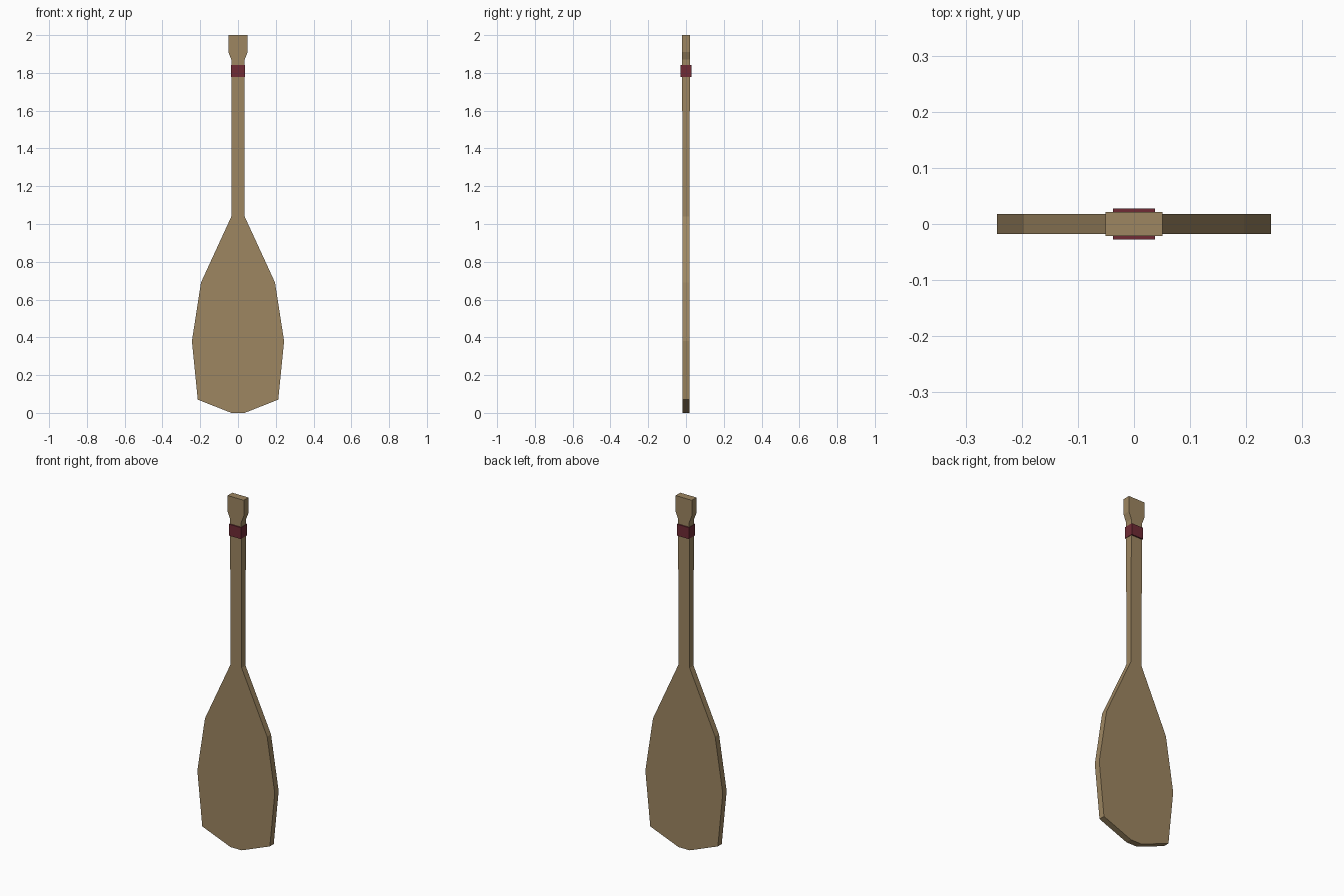
import bpy, bmesh

if "Cube" in bpy.data.objects:
    bpy.data.objects.remove(bpy.data.objects["Cube"])


def material(name, rgb):
    m = bpy.data.materials.new(name)
    m.diffuse_color = (*rgb, 1.0)
    m.use_nodes = True
    m.node_tree.nodes["Principled BSDF"].inputs["Base Color"].default_value = m.diffuse_color
    return m


def loft(name, stations, mat):
    """Rectangular loft through (z, half width, half depth) stations, flat shaded."""
    bm = bmesh.new()
    rings = [[bm.verts.new((sx * w, sy * d, z))
              for sx, sy in ((-1, -1), (1, -1), (1, 1), (-1, 1))]
             for z, w, d in stations]
    for low, high in zip(rings, rings[1:]):
        for i in range(4):
            j = (i + 1) % 4
            bm.faces.new((low[i], low[j], high[j], high[i]))
    bm.faces.new(rings[0][::-1])
    bm.faces.new(rings[-1])
    bmesh.ops.recalc_face_normals(bm, faces=bm.faces)
    mesh = bpy.data.meshes.new(name)
    bm.to_mesh(mesh)
    bm.free()
    mesh.materials.append(mat)
    obj = bpy.data.objects.new(name, mesh)
    bpy.context.collection.objects.link(obj)
    return obj


wood = material("worn_wood", (0.34, 0.24, 0.12))
red = material("dark_red_wrap", (0.162, 0.024, 0.036))

# Blade, slightly tapering shaft and flared grip in one continuous body
loft("paddle_body", [
    (0.0, 0.035, 0.0175),
    (0.07, 0.213, 0.0175),
    (0.38, 0.244, 0.0175),
    (0.69, 0.196, 0.0175),
    (1.04, 0.035, 0.0175),
    (1.87, 0.035, 0.021),
    (1.91, 0.051, 0.021),
    (2.0, 0.051, 0.021),
], wood)

# Wrapped band below the grip
loft("grip_band", [(1.778, 0.0375, 0.028), (1.843, 0.0375, 0.028)], red)
